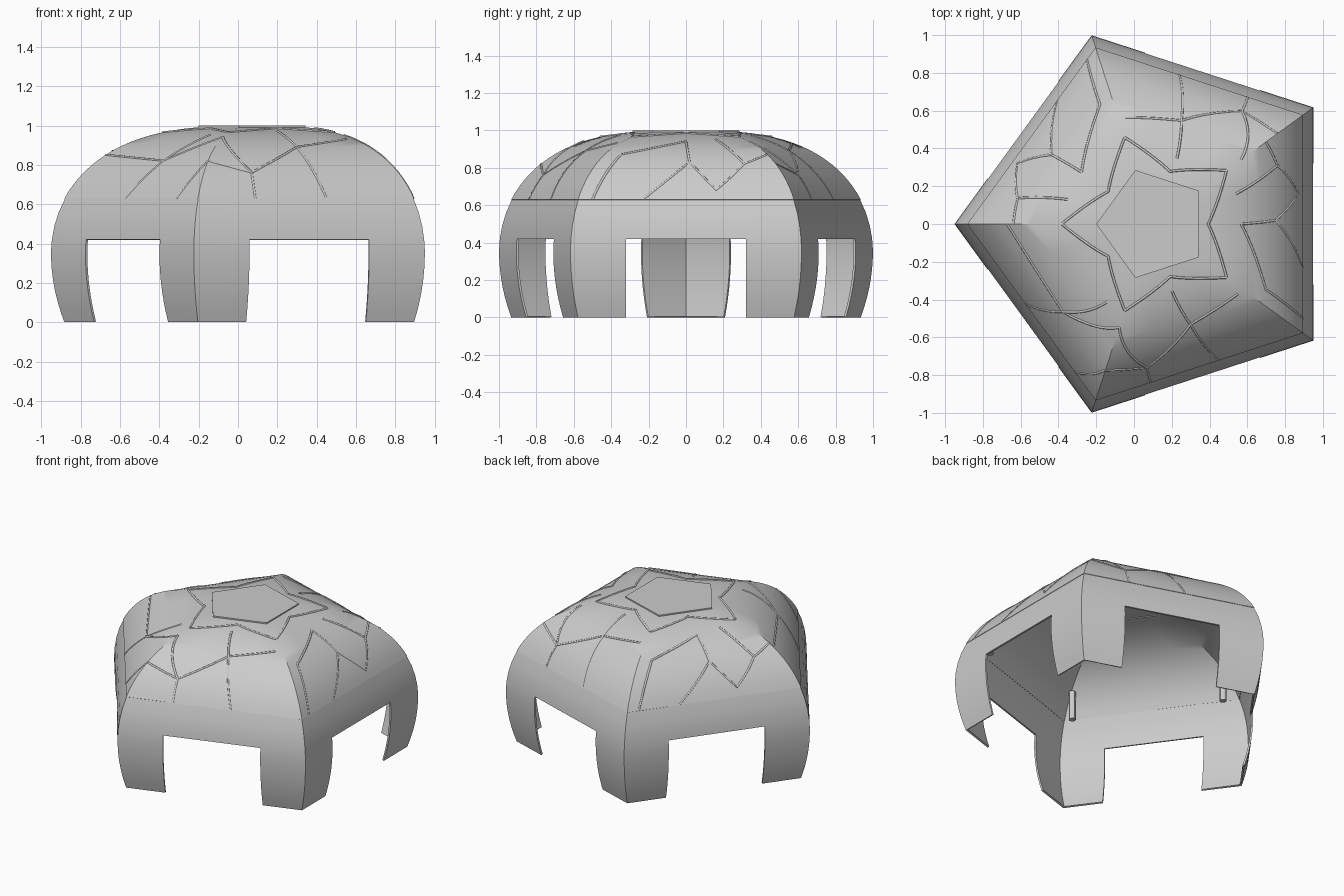
import bpy
import bmesh
from math import sin, cos, tan, pi, radians, asin
from mathutils import Vector

if "Cube" in bpy.data.objects:
    bpy.data.objects.remove(bpy.data.objects["Cube"])

SIDES = 5
CENTRE = Vector((0.1, 0, 0))
BULGE = 0.35          # height where the shell is widest
SEAM, TOP = 0.63, 0.993
DOOR_HALF, DOOR_TOP = 0.32, 0.42

grey = bpy.data.materials.new("canvas grey")
grey.use_nodes = True
grey.diffuse_color = (0.6, 0.6, 0.6, 1)
grey.node_tree.nodes["Principled BSDF"].inputs["Base Color"].default_value = (0.6, 0.6, 0.6, 1)


def apothem(z):
    """Distance from the axis to the middle of a side at height z."""
    if z < BULGE:
        return 0.85 - 0.45 * (BULGE - z) ** 2
    t = (z - BULGE) / 0.65
    return 0.85 * (1 - t * t) ** (1 / 2.9)


def on_shell(side, u, z, out=0.0):
    """Point on a side; u runs from -1 to 1 between its corners."""
    a = 2 * pi * side / SIDES
    normal, along = Vector((cos(a), sin(a), 0)), Vector((-sin(a), cos(a), 0))
    d = apothem(z) + out
    return CENTRE + normal * d + along * (u * d * tan(pi / SIDES)) + Vector((0, 0, z))


def finish(obj, thickness=0):
    obj.data.materials.append(grey)
    bpy.ops.object.select_all(action="DESELECT")
    obj.select_set(True)
    bpy.context.view_layer.objects.active = obj
    if thickness:
        mod = obj.modifiers.new("thickness", "SOLIDIFY")
        mod.thickness, mod.offset, mod.use_even_offset = thickness, -1, True
        bpy.ops.object.modifier_apply(modifier=mod.name)
    bpy.ops.object.shade_smooth_by_angle(angle=radians(30))


def shell(name, heights, thickness, out=0.0, doors=False):
    bm = bmesh.new()
    for side in range(SIDES):
        rows = []
        for z in heights:
            d = DOOR_HALF / (apothem(z) * tan(pi / SIDES)) if doors else 0.5
            rows.append([bm.verts.new(on_shell(side, u, z, out)) for u in (-1, -d, d, 1)])
        for i in range(len(rows) - 1):
            for j in range(3):
                if doors and j == 1 and heights[i + 1] <= DOOR_TOP + 0.001:
                    continue
                bm.faces.new((rows[i][j], rows[i][j + 1], rows[i + 1][j + 1], rows[i + 1][j]))
    loose = [v for v in bm.verts if not v.link_faces]
    bmesh.ops.delete(bm, geom=loose, context="VERTS")
    bmesh.ops.remove_doubles(bm, verts=bm.verts, dist=0.0005)
    mesh = bpy.data.meshes.new(name)
    bm.to_mesh(mesh)
    bm.free()
    obj = bpy.data.objects.new(name, mesh)
    bpy.context.collection.objects.link(obj)
    finish(obj, thickness)


# Walls with a doorway in every side
wall_heights = [DOOR_TOP * i / 8 for i in range(9)] + [0.49, 0.56, SEAM]
shell("wall", wall_heights, 0.012, doors=True)

# Domed roof
a0, a1 = asin((SEAM - BULGE) / 0.65), asin((TOP - BULGE) / 0.65)
roof_heights = [BULGE + 0.65 * sin(a0 + (a1 - a0) * i / 16) for i in range(17)]
shell("roof", roof_heights, 0.018, out=0.003)

# Flat cap on the crown
bpy.ops.mesh.primitive_cylinder_add(vertices=SIDES, radius=0.3, depth=0.02,
                                    location=CENTRE + Vector((0, 0, 0.99)))
cap = bpy.context.object
cap.name = "roof_cap"
# turn the cap so that a corner points to -x
corner = cap.data.vertices[0].co
cap.rotation_euler.z = pi - Vector((1, 0)).angle_signed(corner.xy.normalized()) * -1
finish(cap)

# Seam ribs, as paths of (position along side, height)
pattern_a = [[(-1, .82), (-.51, .76), (.06, .89), (.88, .93)],
             [(-.51, .76), (-1, .94)], [(.06, .89), (.19, .63)],
             [(.06, .89), (-.05, .97)], [(-.51, .76), (-.47, .63)]]
pattern_b = [[(-.4, .63), (.04, .83), (.29, .68), (.65, .82), (1, .87)],
             [(.04, .83), (0, .94)], [(-.87, .63), (-.8, .87), (0, .94)],
             [(.65, .82), (.5, .95)]]
pattern_c = [[(-.09, .63), (.2, .82), (.6, .95)], [(.68, .63), (1, .82)],
             [(-1, .85), (.2, .82), (1, .94)]]
crown = [[(-1, .965), (0, .985), (1, .965)]]


def rib_points(side, path):
    angle = lambda z: asin((z - BULGE) / 0.65)
    points = []
    for (u0, z0), (u1, z1) in zip(path, path[1:]):
        for k in range(9):
            f = k / 8
            z = BULGE + 0.65 * sin(angle(z0) * (1 - f) + angle(z1) * f)
            points.append(on_shell(side, u0 * (1 - f) + u1 * f, z, -0.001))
    return points


ribs = bpy.data.curves.new("seam_ribs", "CURVE")
ribs.dimensions = "3D"
ribs.bevel_depth, ribs.bevel_resolution = 0.007, 1
for side, pattern in enumerate((pattern_b, pattern_a, pattern_b, pattern_c, pattern_a)):
    for path in pattern + crown:
        points = rib_points(side, path)
        spline = ribs.splines.new("POLY")
        spline.points.add(len(points) - 1)
        for p, co in zip(spline.points, points):
            p.co = (*co, 1)
ribs.materials.append(grey)
bpy.context.collection.objects.link(bpy.data.objects.new("seam_ribs", ribs))

# Short pole ends hanging inside the corners
for i in range(SIDES):
    a = 2 * pi * (i + 0.5) / SIDES
    bpy.ops.mesh.primitive_cylinder_add(
        vertices=12, radius=0.022, depth=0.2,
        location=CENTRE + Vector((cos(a) * 0.83, sin(a) * 0.83, 0.66)))
    bpy.context.object.name = "pole_end"
    finish(bpy.context.object)
